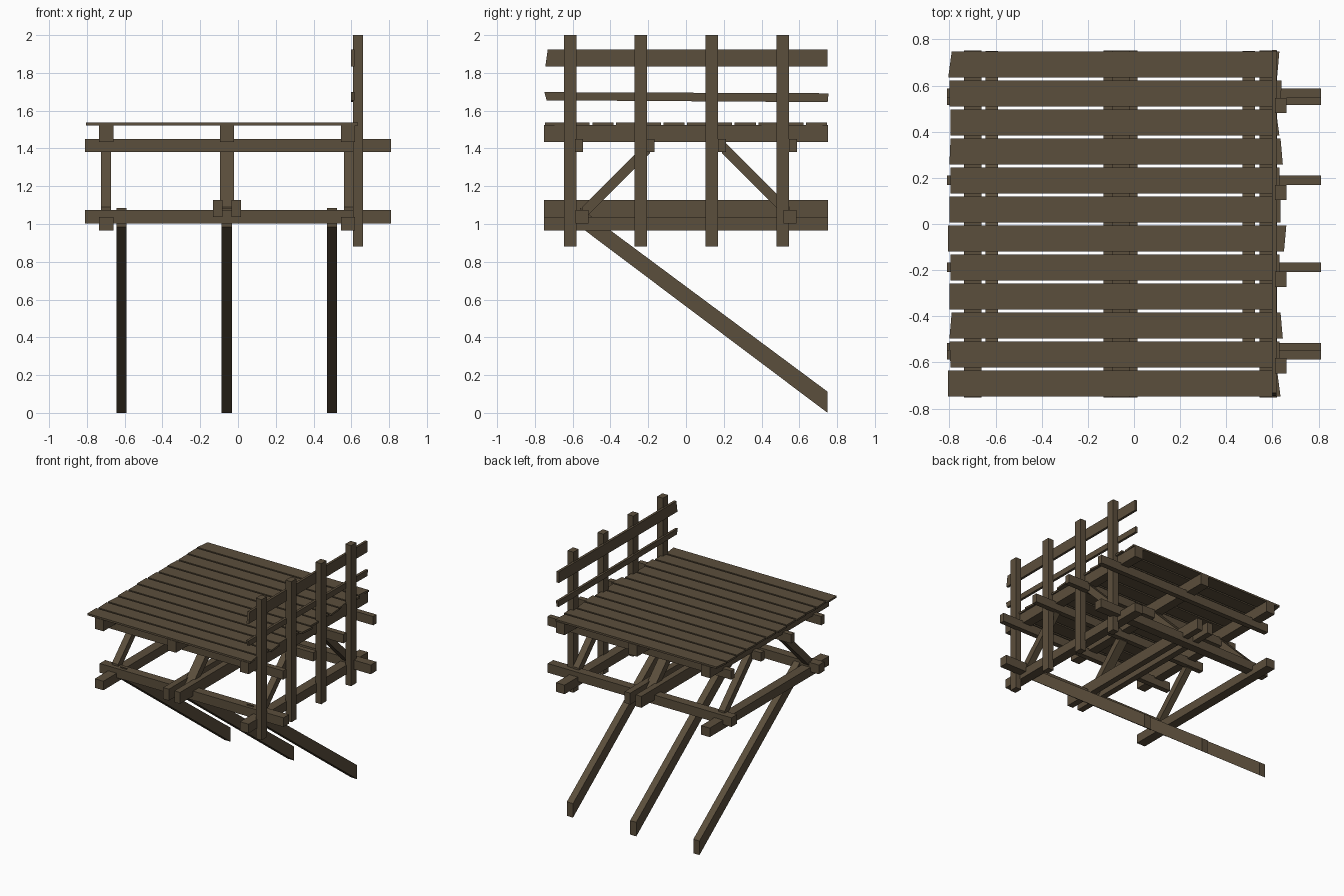
import bpy, bmesh
from mathutils import Vector

wood = bpy.data.materials.new("weathered brown wood")
wood.diffuse_color = (0.105, 0.077, 0.045, 1)


def prism(name, outline, axis, a, b):
    """Extrude a 2D outline along an axis: 'x' takes (y, z) points, 'y' (x, z), 'z' (x, y)."""
    place = {'x': lambda p, t: (t, p[0], p[1]),
             'y': lambda p, t: (p[0], t, p[1]),
             'z': lambda p, t: (p[0], p[1], t)}[axis]
    bm = bmesh.new()
    face = bm.faces.new([bm.verts.new(place(p, a)) for p in outline])
    new = bmesh.ops.extrude_face_region(bm, geom=[face])["geom"]
    shift = Vector(place((0, 0), b - a))
    bmesh.ops.translate(bm, vec=shift, verts=[v for v in new if isinstance(v, bmesh.types.BMVert)])
    bmesh.ops.recalc_face_normals(bm, faces=bm.faces)
    mesh = bpy.data.meshes.new(name)
    bm.to_mesh(mesh)
    bm.free()
    mesh.materials.append(wood)
    obj = bpy.data.objects.new(name, mesh)
    bpy.context.collection.objects.link(obj)
    return obj


def box(name, x0, x1, y0, y1, z0, z1):
    return prism(name, [(x0, y0), (x1, y0), (x1, y1), (x0, y1)], 'z', z0, z1)


# Deck planks with uneven ends: (left back, left front, right back, right front)
ends = [(-.79, -.805, .63, .62), (-.80, -.80, .64, .635), (-.795, -.795, .615, .63),
        (-.795, -.80, .635, .645), (-.795, -.795, .63, .63), (-.80, -.80, .635, .635),
        (-.805, -.805, .66, .65), (-.795, -.795, .63, .63), (-.80, -.80, .62, .62),
        (-.79, -.80, .635, .645), (-.80, -.795, .63, .63), (-.805, -.805, .62, .635)]
for i, (lb, lf, rb, rf) in enumerate(ends):
    top = 0.747 - i * 0.1257
    low = top - 0.112
    prism("deck_plank", [(lf, low), (rf, low), (rb, top), (lb, top)], 'z', 1.522, 1.537)

# Joists under the deck
for x in (-0.698, -0.058, 0.582):
    box("deck_joist", x - 0.038, x + 0.038, -0.752, 0.752, 1.435, 1.525)

# Upper cross beams
for y in (-0.567, -0.188, 0.19, 0.567):
    box("upper_cross_beam", -0.81, 0.81, y - 0.021, y + 0.021, 1.38, 1.45)

# Lower cross beams
for y in (-0.55, 0.55):
    box("lower_cross_beam", -0.81, 0.81, y - 0.035, y + 0.035, 1.002, 1.075)

# Lower side beams and the central pair that clasps the middle leg
for x in (-0.698, 0.582):
    box("lower_side_beam", x - 0.038, x + 0.038, -0.752, 0.752, 0.965, 1.037)
for x in (-0.108, -0.01):
    box("middle_beam", x - 0.025, x + 0.025, -0.752, 0.752, 1.037, 1.128)

# Diagonal struts between the lower and upper frames
for x0, x1 in ((-0.725, -0.672), (-0.095, -0.022), (0.56, 0.612)):
    for s in (-1, 1):
        prism("diagonal_strut", [(s * 0.55, 1.015), (s * 0.55, 1.09),
                                 (s * 0.19, 1.45), (s * 0.19, 1.375)], 'x', x0, x1)

# Long sloping legs, cut upright at both ends
for x in (-0.617, -0.06, 0.498):
    prism("sloping_leg", [(0.75, 0.0), (0.75, 0.112), (-0.56, 1.085), (-0.56, 0.985)],
          'x', x - 0.027, x + 0.027)

# Railing posts
for y in (-0.614, -0.239, 0.137, 0.513):
    box("railing_post", 0.61, 0.661, y - 0.033, y + 0.033, 0.88, 2.0)

# Railing boards with slightly crooked ends
prism("top_rail", [(-0.745, 1.833), (0.748, 1.835), (0.748, 1.923), (-0.732, 1.923)], 'x', 0.597, 0.617)
prism("middle_rail", [(-0.738, 1.655), (0.75, 1.645), (0.755, 1.692), (-0.75, 1.698)], 'x', 0.597, 0.617)
